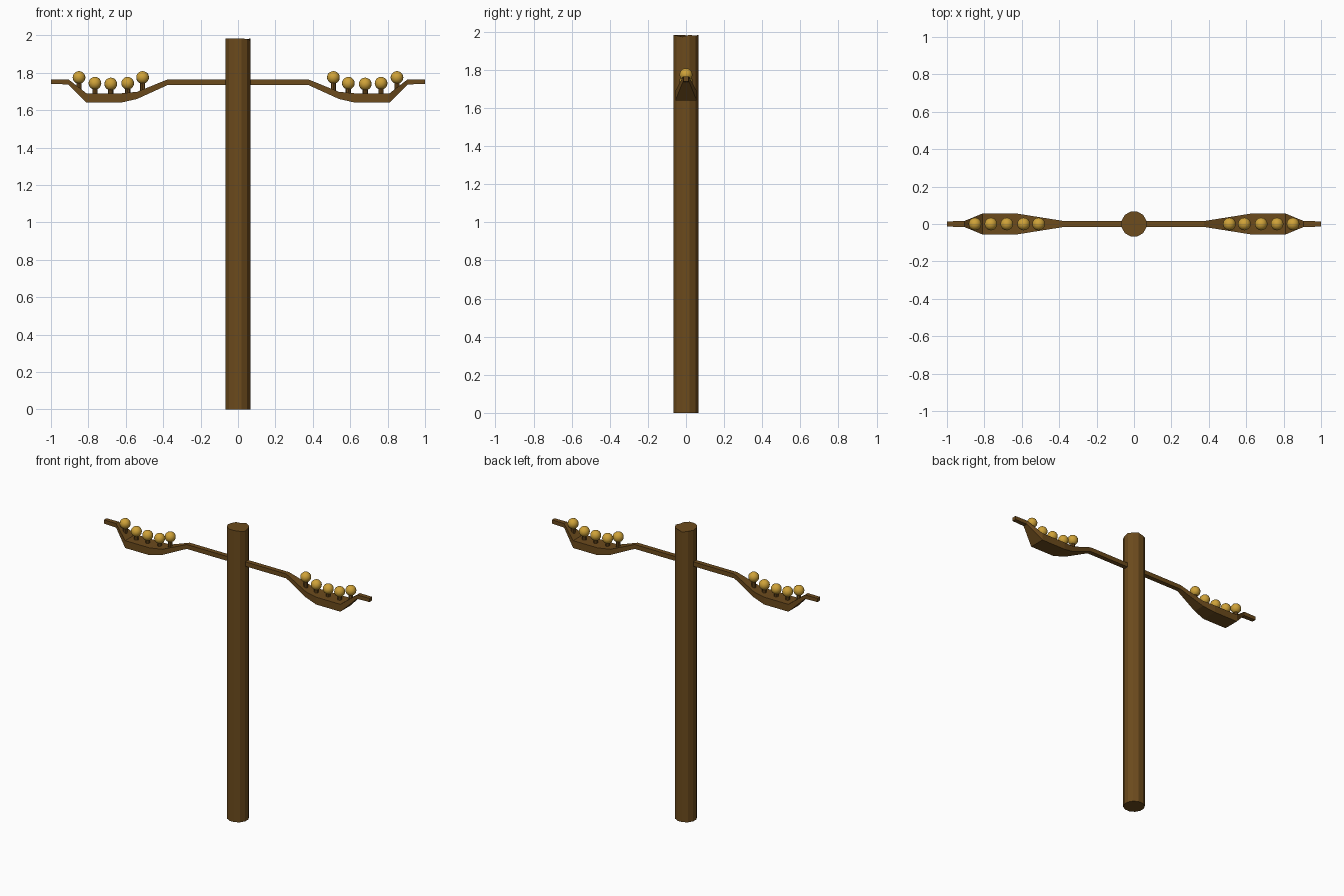
import bpy, bmesh, math, random

if "Cube" in bpy.data.objects:
    bpy.data.objects.remove(bpy.data.objects["Cube"])

random.seed(4)


def material(name, rgb):
    m = bpy.data.materials.new(name)
    m.diffuse_color = (*rgb, 1)
    m.use_nodes = True
    m.node_tree.nodes["Principled BSDF"].inputs["Base Color"].default_value = m.diffuse_color
    return m


wood = material("wood", (0.15, 0.07, 0.012, 1)[:3])
gold = material("gold", (0.62, 0.36, 0.04))


def make_object(name, bm, mat):
    bmesh.ops.recalc_face_normals(bm, faces=bm.faces[:])
    me = bpy.data.meshes.new(name)
    bm.to_mesh(me)
    bm.free()
    ob = bpy.data.objects.new(name, me)
    bpy.context.collection.objects.link(ob)
    me.materials.append(mat)
    return ob


def loft(name, rings, mat):
    """Skin a list of closed rings and cap both ends."""
    bm = bmesh.new()
    loops = [[bm.verts.new(p) for p in r] for r in rings]
    n = len(loops[0])
    for a, b in zip(loops, loops[1:]):
        for i in range(n):
            j = (i + 1) % n
            bm.faces.new((a[i], a[j], b[j], b[i]))
    bm.faces.new(loops[0])
    bm.faces.new(loops[-1])
    return make_object(name, bm, mat)


# Post: twelve sides, with a slightly uneven cut top
R, SIDES, TOP = 0.069, 12, 1.984
angles = [math.tau * (i + 0.5) / SIDES for i in range(SIDES)]
bottom = [(R * math.cos(a), R * math.sin(a), 0) for a in angles]
top = [(R * math.cos(a), R * math.sin(a), TOP - random.choice((0, 0.004, 0.01)))
       for a in angles]
loft("post", [bottom, top], wood)

# Crossarm: x, top z, bottom z, half width; dips into a cradle on each side
stations = [
    (0.375, 1.765, 1.735, 0.016),
    (0.54, 1.698, 1.660, 0.042),
    (0.627, 1.690, 1.640, 0.056),
    (0.81, 1.690, 1.640, 0.056),
    (0.907, 1.765, 1.738, 0.016),
    (1.0, 1.765, 1.740, 0.014),
]
mirrored = [(-x, t, b, w) for x, t, b, w in reversed(stations)]
loft("crossarm", [[(x, -w, b), (x, w, b), (x, w, t), (x, -w, t)]
                  for x, t, b, w in mirrored + stations], wood)


def arm_top(x):
    """Height of the crossarm's upper surface."""
    for (x0, t0, *_), (x1, t1, *_) in zip(stations, stations[1:]):
        if x0 <= x <= x1:
            return t0 + (t1 - t0) * (x - x0) / (x1 - x0)


# Gold balls on short pegs, five per cradle
for side, s in (("left", -1), ("right", 1)):
    for k, (x, z) in enumerate([(0.51, 1.775), (0.59, 1.744), (0.68, 1.740),
                                (0.765, 1.744), (0.85, 1.775)], 1):
        base = arm_top(x) - 0.015
        pts = [(0.014 * math.cos(math.tau * i / 8), 0.014 * math.sin(math.tau * i / 8))
               for i in range(8)]
        loft(f"{side}_peg_{k}", [[(s * x + px, py, h) for px, py in pts]
                                 for h in (base, z - 0.015)], wood)
        bm = bmesh.new()
        bmesh.ops.create_uvsphere(bm, u_segments=16, v_segments=10, radius=0.034)
        for f in bm.faces:
            f.smooth = True
        ball = make_object(f"{side}_ball_{k}", bm, gold)
        ball.location = (s * x, 0, z)
